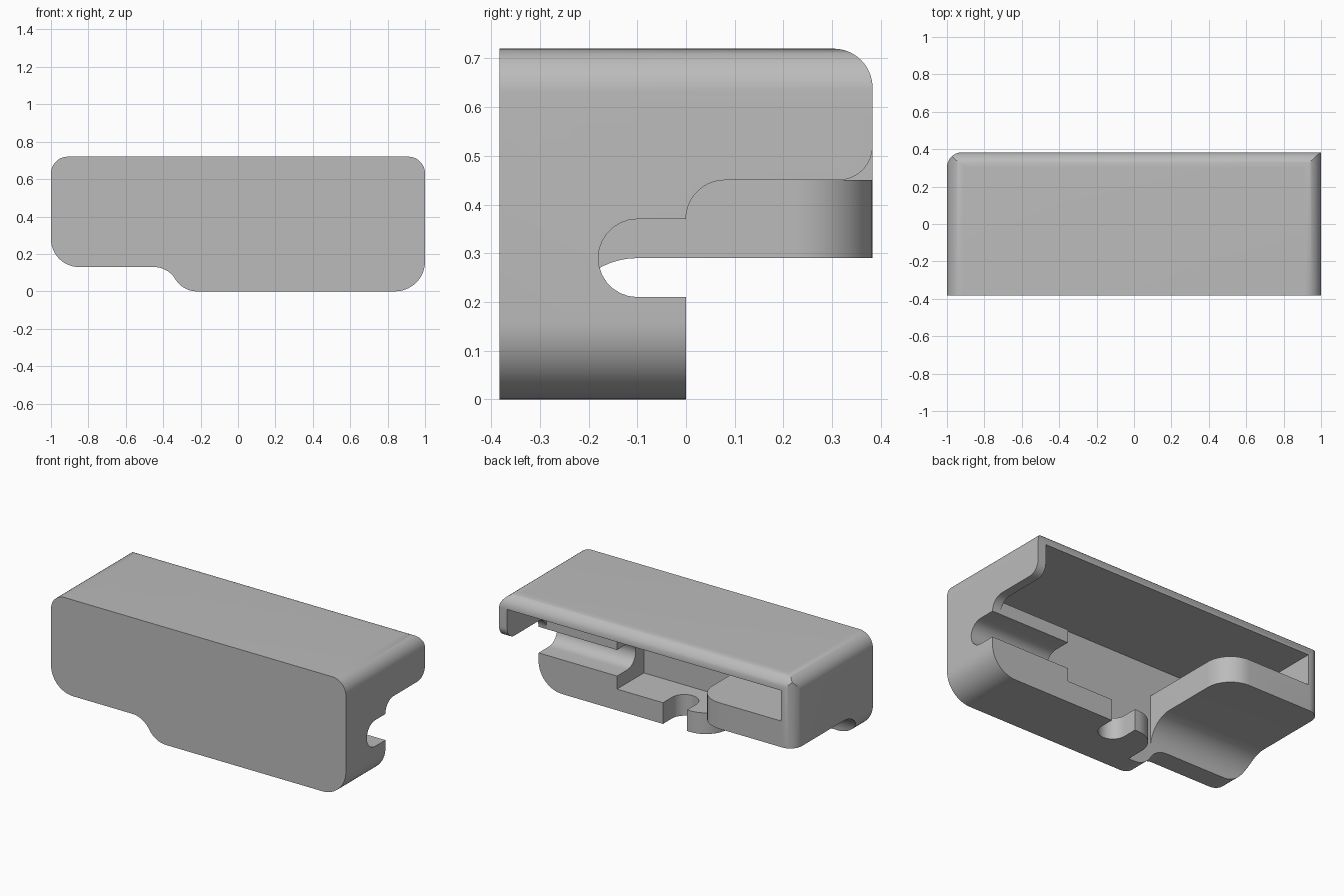
import bpy, bmesh
from math import sin, cos, radians

cube = bpy.data.objects.get("Cube")
if cube:
    bpy.data.objects.remove(cube, do_unlink=True)


def arc(cx, cy, r, start, end, steps=14):
    """Points on a circular arc, angles in degrees."""
    angles = [radians(start + (end - start) * i / steps) for i in range(steps + 1)]
    return [(cx + r * cos(a), cy + r * sin(a)) for a in angles]


def prism(name, axis, outline, low, high):
    """Extrude a closed outline along one axis."""
    place = {"x": lambda p, d: (d, p[0], p[1]),
             "y": lambda p, d: (p[0], d, p[1]),
             "z": lambda p, d: (p[0], p[1], d)}[axis]
    bm = bmesh.new()
    rings = [[bm.verts.new(place(p, d)) for p in outline] for d in (low, high)]
    for ring in rings:
        bm.faces.new(ring)
    n = len(outline)
    for i in range(n):
        j = (i + 1) % n
        bm.faces.new((rings[0][i], rings[0][j], rings[1][j], rings[1][i]))
    bmesh.ops.recalc_face_normals(bm, faces=bm.faces)
    mesh = bpy.data.meshes.new(name)
    bm.to_mesh(mesh)
    bm.free()
    obj = bpy.data.objects.new(name, mesh)
    bpy.context.collection.objects.link(obj)
    return obj


def box(x0, x1, y0, y1):
    return [(x0, y0), (x1, y0), (x1, y1), (x0, y1)]


def combine(target, tool, operation="DIFFERENCE"):
    """Apply a boolean and discard the tool."""
    tool.hide_render = True
    mod = target.modifiers.new(tool.name, "BOOLEAN")
    mod.operation = operation
    mod.solver = "EXACT"
    mod.object = tool
    bpy.ops.object.select_all(action="DESELECT")
    target.select_set(True)
    bpy.context.view_layer.objects.active = target
    bpy.ops.object.modifier_apply(modifier=mod.name)
    bpy.data.objects.remove(tool, do_unlink=True)


BACK, WALL, FAR = 0.383, -0.26, 0.6   # back plane, inner face of front wall, beyond the back
SHELF, CEILING, FLOOR = 0.45, 0.637, 0.13

# Housing: front outline with the raised corner and S-curve
front = (arc(0.84, 0.16, 0.16, -90, 0) + arc(0.91, 0.63, 0.09, 0, 90)
         + arc(-0.91, 0.63, 0.09, 90, 180) + arc(-0.85, 0.28, 0.15, 180, 270)
         + arc(-0.45, -0.004, 0.134, 90, 31) + arc(-0.22, 0.134, 0.134, 211, 270))
housing = prism("housing", "y", front, -BACK, BACK)

# Rounded top back edge, and rounded back corner at one end
side = [(-0.5, -0.1), (BACK, -0.1)] + arc(BACK - 0.08, 0.64, 0.08, 0, 90) + [(-0.5, 0.72)]
combine(housing, prism("side_round", "x", side, -1.2, 1.2), "INTERSECT")
plan = [(-1, -0.5), (1.1, -0.5), (1.1, BACK)] + arc(-0.92, BACK - 0.08, 0.08, 90, 180)
combine(housing, prism("corner_round", "z", plan, -0.2, 1), "INTERSECT")

# Upper cavity, open at the back
combine(housing, prism("upper_cavity", "z", box(-0.912, 0.945, WALL, FAR), SHELF, CEILING))

# Middle pocket, leaving the end block with a rounded corner
pocket = ([(0.468, WALL), (0.468, FAR), (-0.495, FAR)]
          + arc(-0.495, BACK - 0.16, 0.16, 90, 0) + [(-0.335, WALL)])
combine(housing, prism("middle_pocket", "z", pocket, FLOOR, SHELF + 0.02))

# Open space behind the other end, with the round-ended slot and the lip
slot = ([(FAR, -0.1), (0, -0.1), (0, 0.21)] + arc(-0.1, 0.29, 0.08, 270, 90)
        + [(0, 0.37)] + arc(0.08, 0.37, 0.08, 180, 90)
        + arc(0.313, 0.52, 0.07, 270, 360) + [(FAR, 0.52)])
combine(housing, prism("end_slot", "x", slot, 0.467, 1.2))
combine(housing, prism("slot_block_back", "z", box(0.466, 0.945, 0, FAR), 0.36, SHELF + 0.01))

# Channel with a concave fillet beneath the end block
channel = ([(FAR, -0.1), (FAR, 0.29)] + arc(-0.1, 0.13, 0.16, 90, 180) + [(WALL, -0.1)])
combine(housing, prism("under_channel", "x", channel, -1.2, -0.33))

# Floor trimmed to a rounded lobe
lobe = ([(0.5, 0)] + arc(-0.03, -0.15, 0.15, 90, 180)
        + [(-0.18, WALL), (-0.36, WALL), (-0.36, FAR), (0.5, FAR)])
combine(housing, prism("floor_trim", "z", lobe, -0.1, FLOOR + 0.002))

# Round-ended notch in the floor
notch = [(0.156, 0.1), (-0.007, 0.1)] + arc(0.0745, -0.09, 0.0815, 180, 360)
combine(housing, prism("floor_notch", "z", notch, -0.1, FLOOR + 0.05))

# Plain grey finish
grey = bpy.data.materials.new("plain_grey")
grey.use_nodes = True
colour = (0.5, 0.5, 0.5, 1)
grey.diffuse_color = colour
grey.node_tree.nodes["Principled BSDF"].inputs["Base Color"].default_value = colour
housing.data.materials.clear()
housing.data.materials.append(grey)

bpy.ops.object.select_all(action="DESELECT")
housing.select_set(True)
bpy.context.view_layer.objects.active = housing
bpy.ops.object.shade_smooth_by_angle(angle=radians(30))
